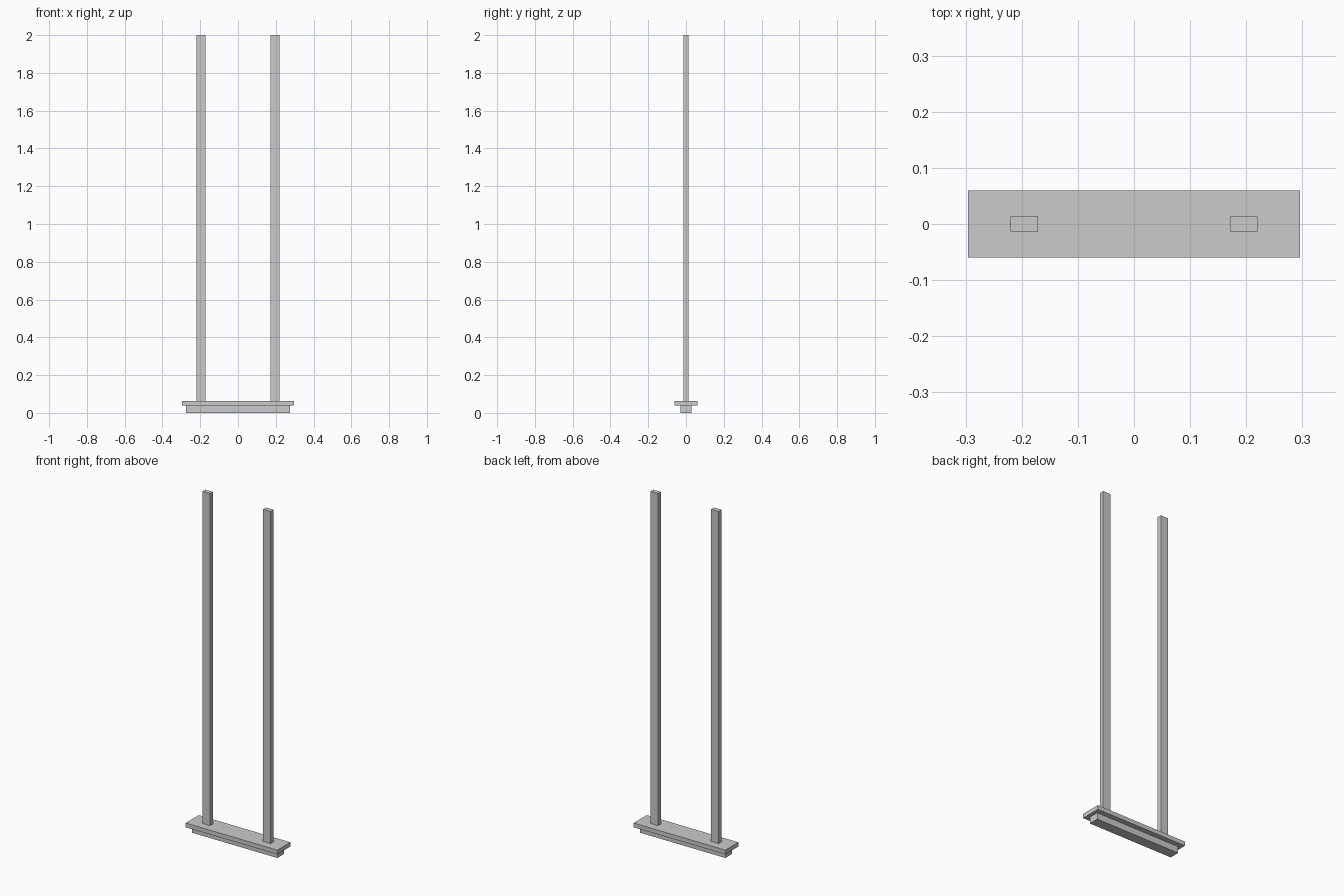
import bpy

if "Cube" in bpy.data.objects:
    bpy.data.objects.remove(bpy.data.objects["Cube"])


def box(name, x, y, z0, z1, cx=0.0):
    """Box of size x by y, centred on cx, from z0 to z1."""
    bpy.ops.mesh.primitive_cube_add(size=1, location=(cx, 0, (z0 + z1) / 2))
    ob = bpy.context.object
    ob.name = name
    ob.scale = (x, y, z1 - z0)
    bpy.ops.object.transform_apply(location=False, rotation=False, scale=True)
    return ob


# Stepped base: narrow foot under a wider plate
box("base_foot", 0.55, 0.06, 0.0, 0.038)
box("base_plate", 0.592, 0.12, 0.038, 0.063)

# Pair of tall uprights standing on the plate
for side, name in ((-1, "left_post"), (1, "right_post")):
    box(name, 0.049, 0.027, 0.063, 2.0, side * 0.196)
